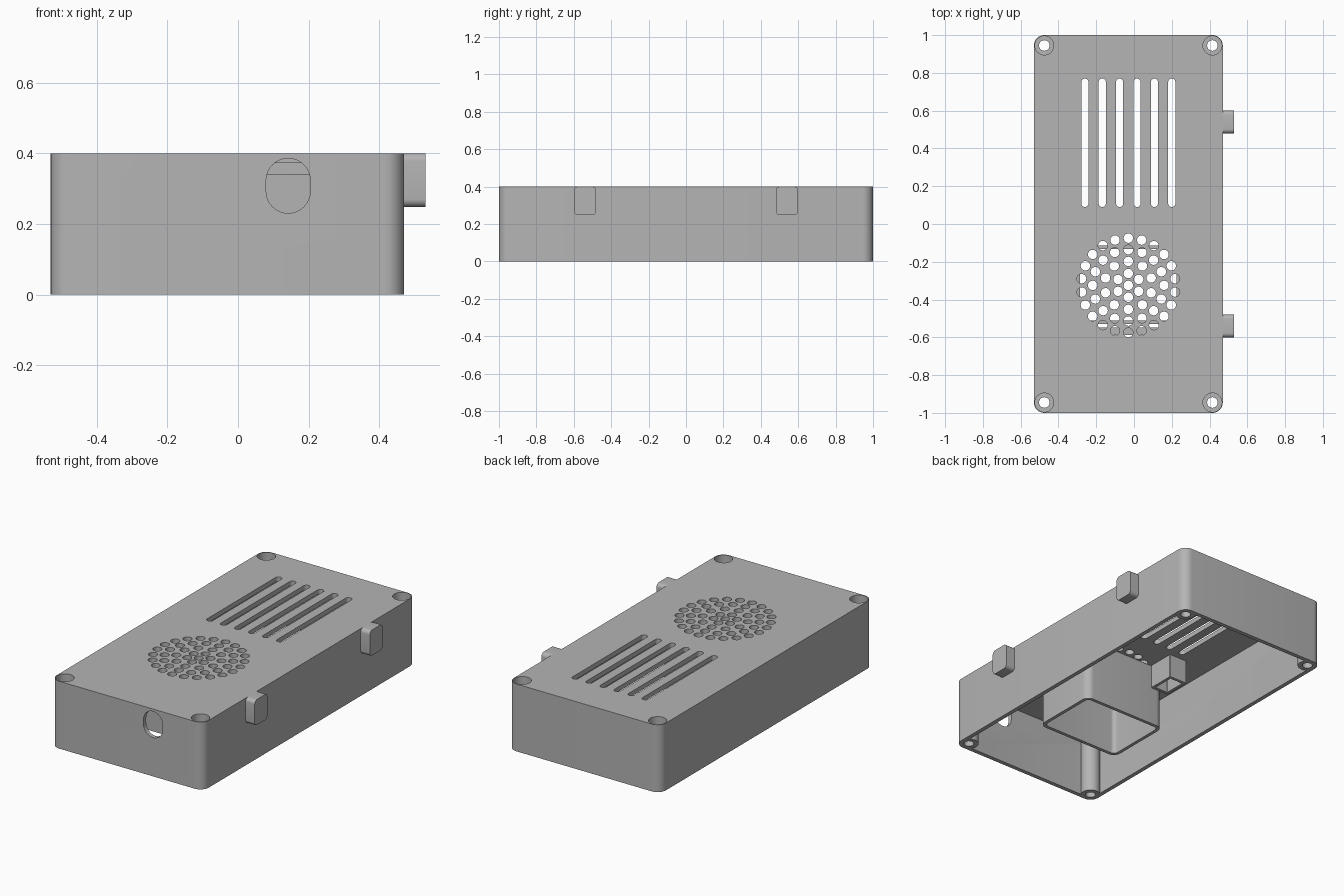
import bpy
import bmesh
from math import sin, cos, pi, radians

if "Cube" in bpy.data.objects:
    bpy.data.objects.remove(bpy.data.objects["Cube"], do_unlink=True)

GREY = (0.46, 0.46, 0.46, 1)
mat = bpy.data.materials.new("plain grey plastic")
mat.use_nodes = True
mat.diffuse_color = GREY
mat.node_tree.nodes["Principled BSDF"].inputs["Base Color"].default_value = GREY

HEIGHT, CEIL = 0.4, 0.372   # outer top and underside of the lid
CX = -0.03                  # centre line of the case
WALL = 0.025


def rounded(cx, cy, w, h, r, n=8):
    """Outline of a rounded rectangle; becomes a slot or circle at full radius."""
    pts = []
    for k, (sx, sy) in enumerate([(1, 1), (-1, 1), (-1, -1), (1, -1)]):
        for i in range(n + 1):
            a = (k + i / n) * pi / 2
            p = (cx + sx * (w / 2 - r) + r * cos(a), cy + sy * (h / 2 - r) + r * sin(a))
            if all(abs(p[0] - q[0]) + abs(p[1] - q[1]) > 1e-5 for q in pts):
                pts.append(p)
    return pts


def circle(cx, cy, r, n=6):
    return rounded(cx, cy, 2 * r, 2 * r, r, n)


def place(p, d, axis):
    return {"z": (p[0], p[1], d), "y": (p[0], d, p[1]), "x": (d, p[0], p[1])}[axis]


def add_prism(bm, pts, d0, d1, axis="z", inner=None):
    """Extruded outline, or a tube when an inner outline is given."""
    n = len(pts)
    loops = [[bm.verts.new(place(p, d, axis)) for p in loop]
             for loop in ([pts, inner] if inner else [pts]) for d in (d0, d1)]
    pairs = [(0, 1)]
    if inner:
        pairs = [(0, 1), (1, 3), (3, 2), (2, 0)]
    else:
        bm.faces.new(loops[0])
        bm.faces.new(loops[1])
    for a, b in pairs:
        for i in range(n):
            j = (i + 1) % n
            bm.faces.new((loops[a][i], loops[a][j], loops[b][j], loops[b][i]))


def make(name, prisms):
    """One object from a list of prism arguments."""
    bm = bmesh.new()
    for args in prisms:
        add_prism(bm, *args)
    bmesh.ops.recalc_face_normals(bm, faces=bm.faces)
    mesh = bpy.data.meshes.new(name)
    bm.to_mesh(mesh)
    bm.free()
    mesh.materials.append(mat)
    ob = bpy.data.objects.new(name, mesh)
    bpy.context.collection.objects.link(ob)
    return ob


def cut(ob, cutter):
    cutter.hide_render = True
    mod = ob.modifiers.new("cut", "BOOLEAN")
    mod.operation, mod.solver, mod.object = "DIFFERENCE", "EXACT", cutter
    bpy.context.view_layer.update()
    result = bpy.data.meshes.new_from_object(
        ob.evaluated_get(bpy.context.evaluated_depsgraph_get()))
    ob.modifiers.clear()
    ob.data = result
    bpy.data.objects.remove(cutter, do_unlink=True)


parts = []
corners = [(CX + sx * 0.445, sy * 0.945) for sx in (-1, 1) for sy in (-1, 1)]

# Case shell, open at the bottom
shell = make("case_shell", [(rounded(CX, 0, 1, 2, 0.055), 0, HEIGHT)])
cut(shell, make("cavity_cutter", [
    (rounded(CX, 0, 1 - 2 * WALL, 2 - 2 * WALL, 0.03), -0.1, CEIL)]))

# Vent slots, speaker holes and screw recesses through the lid
openings = [(rounded(CX + (i - 2.5) * 0.092, 0.43, 0.038, 0.68, 0.019, 6), 0.35, 0.45)
            for i in range(6)]
for radius, count in [(0, 1), (0.063, 6), (0.127, 10), (0.189, 16), (0.25, 22)]:
    for k in range(count):
        a = 2 * pi * k / count
        openings.append((circle(CX + radius * sin(a), -0.325 + radius * cos(a), 0.025),
                         0.35, 0.45))
openings += [(circle(x, y, 0.05, 8), 0.34, 0.45) for x, y in corners]
cut(shell, make("lid_cutter", openings))

# Cable port in the front wall
cut(shell, make("port_cutter", [
    (rounded(0.142, 0.308, 0.125, 0.155, 0.0625), -1.1, -0.9, "y")]))
parts.append(shell)

# Screw posts, with a wider bore at the top for the screw head
posts = []
for x, y in corners:
    outer = circle(x, y, 0.0545, 8)
    posts.append((outer, 0, 0.34, "z", circle(x, y, 0.028, 8)))
    posts.append((outer, 0.34, CEIL, "z", circle(x, y, 0.05, 8)))
parts.append(make("screw_posts", posts))

# Speaker duct under the round grille
parts.append(make("speaker_duct", [
    (rounded(CX, -0.322, 0.55, 0.417, 0.045), 0, CEIL, "z",
     rounded(CX, -0.322, 0.51, 0.377, 0.025))]))

# Rib in front of the duct
parts.append(make("lid_rib", [(rounded(CX, -0.567, 0.5, 0.039, 0.002, 1), 0.34, CEIL)]))

# Small socket hanging beside the duct
parts.append(make("small_socket", [
    (rounded(-0.28, -0.03, 0.12, 0.165, 0.004, 1), 0.23, CEIL, "z",
     rounded(-0.28, -0.03, 0.085, 0.13, 0.002, 1))]))

# Side clips
for label, y in (("front", -0.54), ("back", 0.54)):
    parts.append(make(label + "_side_clip", [
        (rounded(y, 0.324, 0.12, 0.152, 0.022, 6), 0.465, 0.53, "x")]))

# Smooth the rounded walls, keep the edges sharp
bpy.ops.object.select_all(action="DESELECT")
for ob in parts:
    ob.select_set(True)
bpy.context.view_layer.objects.active = shell
bpy.ops.object.shade_smooth_by_angle(angle=radians(30))
